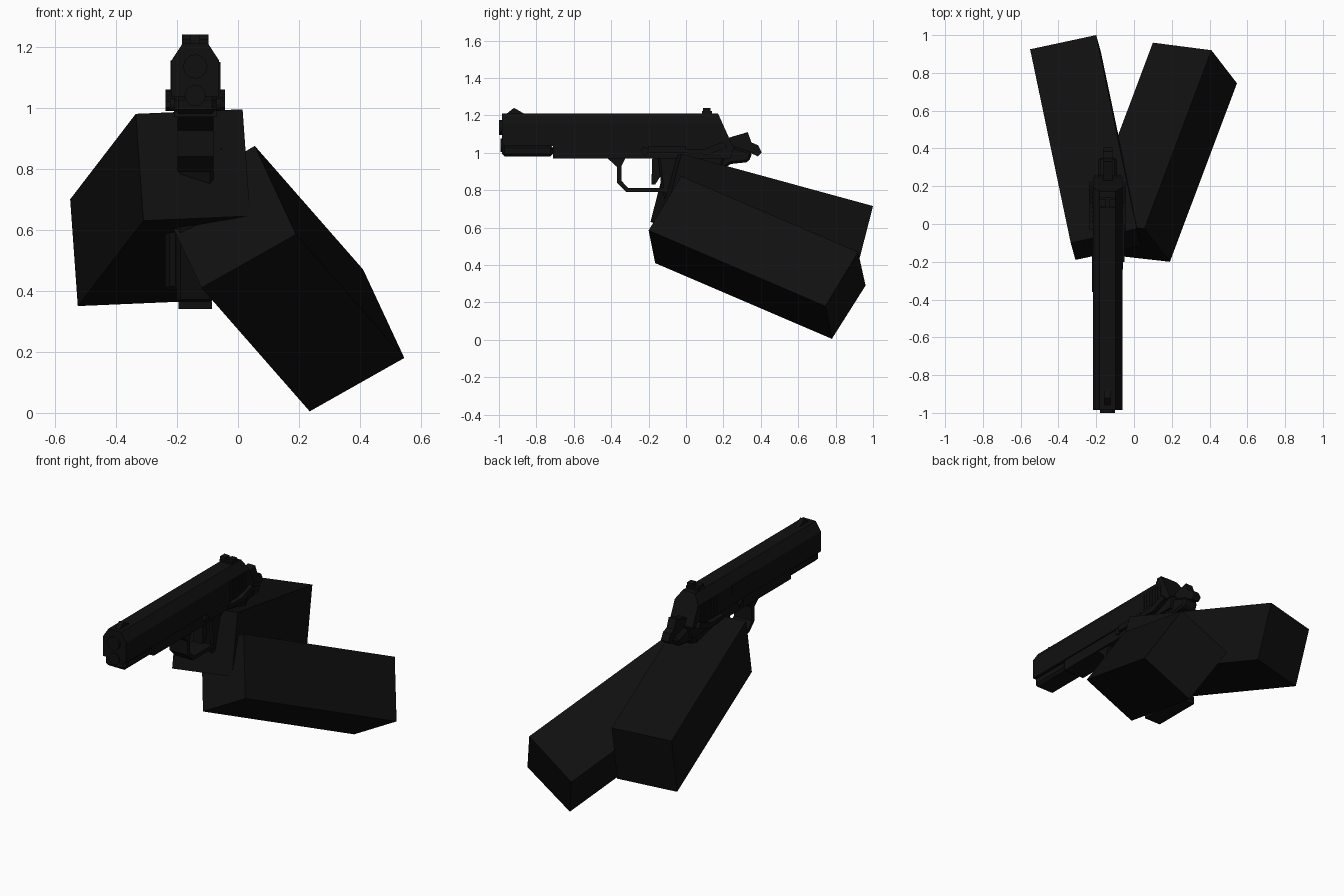
import bpy, bmesh, math
from mathutils import Vector

cube = bpy.data.objects.get("Cube")
if cube:
    bpy.data.objects.remove(cube, do_unlink=True)

GUN_X = -0.14


def material(name, rgb):
    m = bpy.data.materials.new(name)
    m.use_nodes = True
    m.diffuse_color = (*rgb, 1)
    m.node_tree.nodes["Principled BSDF"].inputs["Base Color"].default_value = (*rgb, 1)
    return m


black = material("matte black", (0.005, 0.005, 0.005))


def finish(name, bm):
    bmesh.ops.recalc_face_normals(bm, faces=bm.faces[:])
    mesh = bpy.data.meshes.new(name)
    bm.to_mesh(mesh)
    bm.free()
    mesh.materials.append(black)
    ob = bpy.data.objects.new(name, mesh)
    bpy.context.collection.objects.link(ob)
    return ob


def sweep(name, points, offset):
    """Extrude a closed 3D outline along an offset vector."""
    bm = bmesh.new()
    face = bm.faces.new([bm.verts.new(p) for p in points])
    new = bmesh.ops.extrude_face_region(bm, geom=[face])["geom"]
    verts = [g for g in new if isinstance(g, bmesh.types.BMVert)]
    bmesh.ops.translate(bm, verts=verts, vec=offset)
    return finish(name, bm)


def side(name, profile, half, x=GUN_X, bevel=0):
    """Extrude a (y, z) side profile across the width."""
    ob = sweep(name, [(x - half, y, z) for y, z in profile], (2 * half, 0, 0))
    if bevel:
        mod = ob.modifiers.new("bevel", "BEVEL")
        mod.width, mod.segments = bevel, 1
    return ob


def box(name, y0, y1, z0, z1, half, x=GUN_X):
    return side(name, [(y0, z0), (y1, z0), (y1, z1), (y0, z1)], half, x)


def cylinder(name, center, radius, depth, axis, sides=12):
    bm = bmesh.new()
    bmesh.ops.create_cone(bm, cap_ends=True, segments=sides,
                          radius1=radius, radius2=radius, depth=depth)
    turn = Vector((0, 0, 1)).rotation_difference(Vector(axis)).to_matrix()
    bmesh.ops.rotate(bm, verts=bm.verts[:], matrix=turn)
    bmesh.ops.translate(bm, verts=bm.verts[:], vec=center)
    return finish(name, bm)


# Forearms: slanted square blocks that meet around the grip
sweep("left_forearm", [(-0.12, -0.165, 0.41), (0.19, -0.2, 0.585),
                       (0.055, -0.025, 0.875), (-0.255, 0.015, 0.695)],
      (0.355, 0.945, -0.405))
sweep("right_forearm", [(-0.335, -0.1, 0.98), (0.015, -0.025, 0.995),
                        (0.04, -0.115, 0.645), (-0.31, -0.19, 0.63)],
      (-0.215, 1.025, -0.28))

# Slide with chamfered top and sloping rear
half_section = [(0.078, 1.035), (0.078, 1.155), (0.042, 1.21)]
section = half_section + [(-x, z) for x, z in reversed(half_section)]
slide = sweep("slide", [(GUN_X + x, -0.985, z) for x, z in section], (0, 1.2, 0))
for v in slide.data.vertices:
    if v.co.y > 0:
        v.co.y = 0.25 - max(0, v.co.z - 1.035) * 0.45

# Slide nose, frame and barrel
side("slide_nose", [(-0.985, 0.98), (-0.71, 0.98), (-0.71, 1.04), (-0.985, 1.04)],
     0.07, bevel=0.015)
side("frame", [(-0.71, 0.97), (0.24, 0.97), (0.26, 1.04), (-0.71, 1.04)], 0.07)
cylinder("barrel", (GUN_X, -0.9, 1.135), 0.04, 0.2, (0, 1, 0))
cylinder("recoil_plug", (GUN_X, -0.95, 1.04), 0.035, 0.085, (0, 1, 0))

# Sights
side("front_sight", [(-0.97, 1.2), (-0.92, 1.24), (-0.85, 1.2)], 0.015)
for s in (-1, 1):
    box("rear_sight_post", 0.09, 0.13, 1.2, 1.24, 0.017, GUN_X + s * 0.026)
box("rear_sight_base", 0.085, 0.14, 1.2, 1.223, 0.043)

# Rear slide serrations and ejection port plate
for i in range(7):
    for s in (-1, 1):
        box("serration", 0.01 + i * 0.025, 0.02 + i * 0.025, 1.05, 1.15,
            0.003, GUN_X + s * 0.079)
box("ejection_port", -0.36, -0.13, 1.1, 1.155, 0.004, GUN_X - 0.078)

# Hammer and beavertail
side("hammer", [(0.2, 1.02), (0.21, 1.075), (0.33, 1.11), (0.35, 1.055),
                (0.385, 1.04), (0.405, 1.0), (0.385, 0.98), (0.32, 1.01)], 0.025)
side("beavertail", [(0.12, 0.86), (0.24, 0.94), (0.335, 0.95), (0.355, 1.0),
                    (0.25, 1.035), (0.12, 1.0)], 0.05, bevel=0.012)

# Trigger guard and trigger
side("trigger_guard", [(-0.43, 0.98), (-0.37, 0.925), (-0.37, 0.84), (-0.32, 0.79),
                       (-0.1, 0.79), (-0.1, 0.812), (-0.31, 0.812), (-0.345, 0.85),
                       (-0.345, 0.93), (-0.32, 0.98)], 0.06)
side("trigger", [(-0.18, 0.98), (-0.185, 0.83), (-0.165, 0.83), (-0.12, 0.9),
                 (-0.12, 0.98)], 0.03)

# Grip, side panels and magazine base
side("grip", [(-0.15, 0.98), (-0.13, 0.8), (0.02, 0.36), (0.32, 0.36),
              (0.27, 0.6), (0.17, 0.84), (0.21, 0.98)], 0.06, bevel=0.012)
for s in (-1, 1):
    side("grip_panel", [(-0.08, 0.88), (0.05, 0.4), (0.27, 0.4), (0.22, 0.6), (0.12, 0.88)],
         0.025, GUN_X + s * 0.075, bevel=0.015)
box("magazine_base", 0.0, 0.31, 0.34, 0.365, 0.055)

# Slide stop and safety levers
box("slide_stop", -0.2, 0.0, 1.0, 1.035, 0.01, GUN_X + 0.08)
for s in (-1, 1):
    side("safety_lever", [(-0.03, 1.0), (0.12, 0.99), (0.22, 1.03), (0.2, 1.06), (0.1, 1.02),
                          (-0.03, 1.02)], 0.015, GUN_X + s * 0.083)
cylinder("slide_stop_pin", (GUN_X, -0.22, 1.01), 0.02, 0.165, (1, 0, 0))
